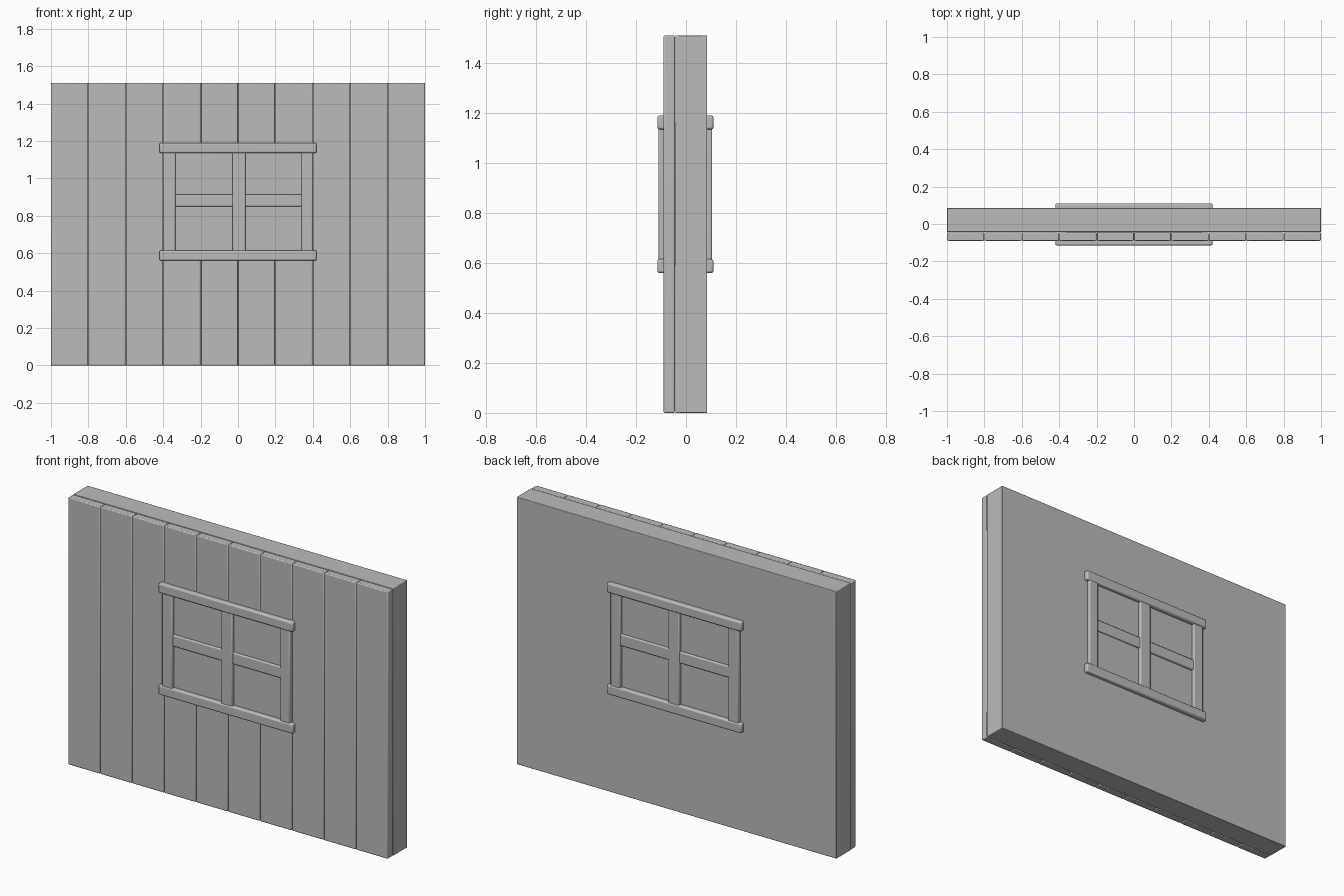
import bpy

if "Cube" in bpy.data.objects:
    bpy.data.objects.remove(bpy.data.objects["Cube"], do_unlink=True)

GREY = (0.5, 0.5, 0.5, 1)
mat = bpy.data.materials.new("plain_grey")
mat.use_nodes = True
mat.diffuse_color = GREY
mat.node_tree.nodes["Principled BSDF"].inputs["Base Color"].default_value = GREY


def box(name, x, y, z, bevel=0.0):
    """Box from (min, max) pairs, with an optional small bevel."""
    bpy.ops.mesh.primitive_cube_add(
        size=1, location=[(a + b) / 2 for a, b in (x, y, z)])
    ob = bpy.context.object
    ob.name = ob.data.name = name
    ob.scale = [b - a for a, b in (x, y, z)]
    bpy.ops.object.transform_apply(location=False, rotation=False, scale=True)
    ob.data.materials.append(mat)
    if bevel:
        mod = ob.modifiers.new("soft_edges", "BEVEL")
        mod.width = bevel
        mod.segments = 2
        bpy.ops.object.shade_smooth_by_angle()
    return ob


HEIGHT = 1.51
FRONT, BACK, JOINT = -0.09, 0.085, -0.045

# Wall core behind the boards
box("wall_core", (-1, 1), (JOINT + 0.002, BACK), (0, HEIGHT), 0.003)

# Vertical boards on the front
COUNT = 10
step = 2 / COUNT
for i in range(COUNT):
    left = -1 + i * step
    box(f"board_{i + 1}", (left + 0.001, left + step - 0.001),
        (FRONT, JOINT), (0, HEIGHT), 0.005)

# Window pane, flush with both wall faces
box("window_pane", (-0.36, 0.36), (FRONT - 0.002, BACK + 0.002), (0.59, 1.16))


# Window trim on both sides of the wall
for side, face, out in (("front", FRONT, -1), ("back", BACK, 1)):
    def trim(name, x, depth, z, bevel=0.006):
        y = sorted((face - out * 0.03, face + out * depth))
        box(f"{side}_{name}", x, y, z, bevel)

    trim("top_rail", (-0.42, 0.42), 0.025, (1.135, 1.19), 0.008)
    trim("bottom_rail", (-0.42, 0.42), 0.025, (0.56, 0.615), 0.008)
    trim("right_post", (-0.40, -0.335), 0.02, (0.59, 1.16))
    trim("left_post", (0.34, 0.40), 0.02, (0.59, 1.16))
    trim("mullion", (-0.03, 0.04), 0.02, (0.59, 1.16))
    trim("crossbar", (-0.36, 0.36), 0.014, (0.85, 0.915))
